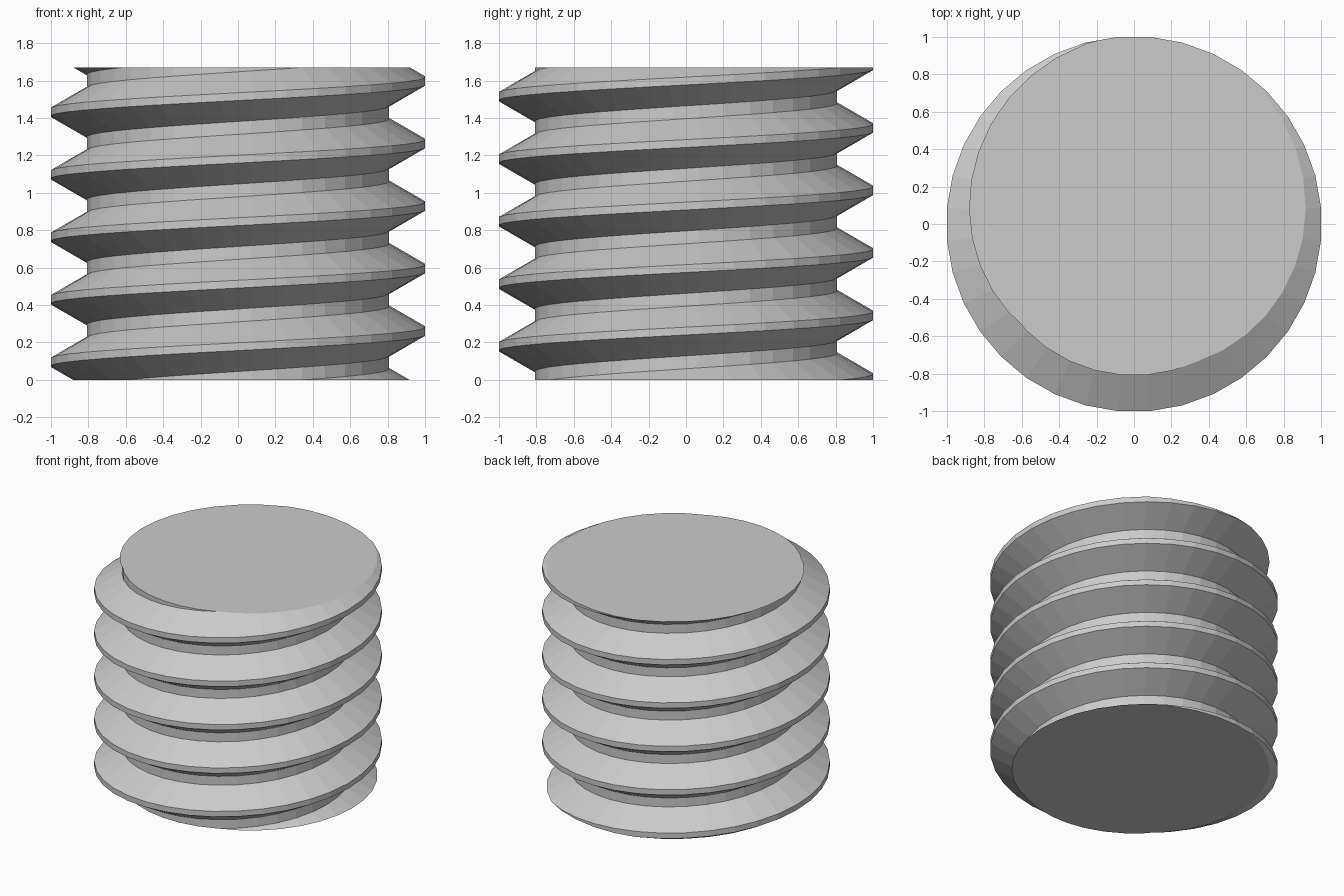
import bpy, bmesh
from math import pi, radians
from mathutils import Matrix, Vector

cube = bpy.data.objects.get("Cube")
if cube:
    bpy.data.objects.remove(cube, do_unlink=True)

SIDES = 36
TURNS = 8
HEIGHT = 1.671
PITCH = HEIGHT / 5
CREST_R, ROOT_R = 1.0038, 0.81
CREST = PITCH / 8                        # width of the flat crest
FLANK = (CREST_R - ROOT_R) * 0.577       # rise of each 30 degree flank

grey = bpy.data.materials.new("light_grey")
grey.use_nodes = True
grey.diffuse_color = (0.6, 0.6, 0.6, 1)
grey.node_tree.nodes["Principled BSDF"].inputs["Base Color"].default_value = grey.diffuse_color

# One pitch of the thread outline: crest, upper flank, root, lower flank
bm = bmesh.new()
start = radians(5)
base = PITCH * start / (2 * pi) - 0.073 - CREST / 2 - 2 * PITCH
turn = Matrix.Rotation(start, 3, 'Z')
outline = [(CREST_R, 0), (CREST_R, CREST), (ROOT_R, CREST + FLANK),
           (ROOT_R, PITCH - FLANK), (CREST_R, PITCH)]
verts = [bm.verts.new(turn @ Vector((r, 0, base + z))) for r, z in outline]
edges = [bm.edges.new(pair) for pair in zip(verts, verts[1:])]

# Sweep the outline up a right-handed helix and weld the turns together
bmesh.ops.spin(bm, geom=verts + edges, cent=(0, 0, 0), axis=(0, 0, 1),
               dvec=(0, 0, PITCH / SIDES), angle=2 * pi * TURNS,
               steps=SIDES * TURNS, use_duplicate=False)
bmesh.ops.remove_doubles(bm, verts=bm.verts[:], dist=0.0005)

# Trim both ends flat and cap them
for z, side in ((0, -1), (HEIGHT, 1)):
    bmesh.ops.bisect_plane(bm, geom=bm.verts[:] + bm.edges[:] + bm.faces[:],
                           dist=1e-5, plane_co=(0, 0, z),
                           plane_no=(0, 0, side), clear_outer=True)
bmesh.ops.remove_doubles(bm, verts=bm.verts[:], dist=0.0005)
rims = [e for e in bm.edges if e.is_boundary]
bmesh.ops.holes_fill(bm, edges=rims, sides=0)
bmesh.ops.recalc_face_normals(bm, faces=bm.faces[:])

mesh = bpy.data.meshes.new("threaded_rod")
bm.to_mesh(mesh)
bm.free()
mesh.materials.append(grey)
rod = bpy.data.objects.new("threaded_rod", mesh)
bpy.context.collection.objects.link(rod)
